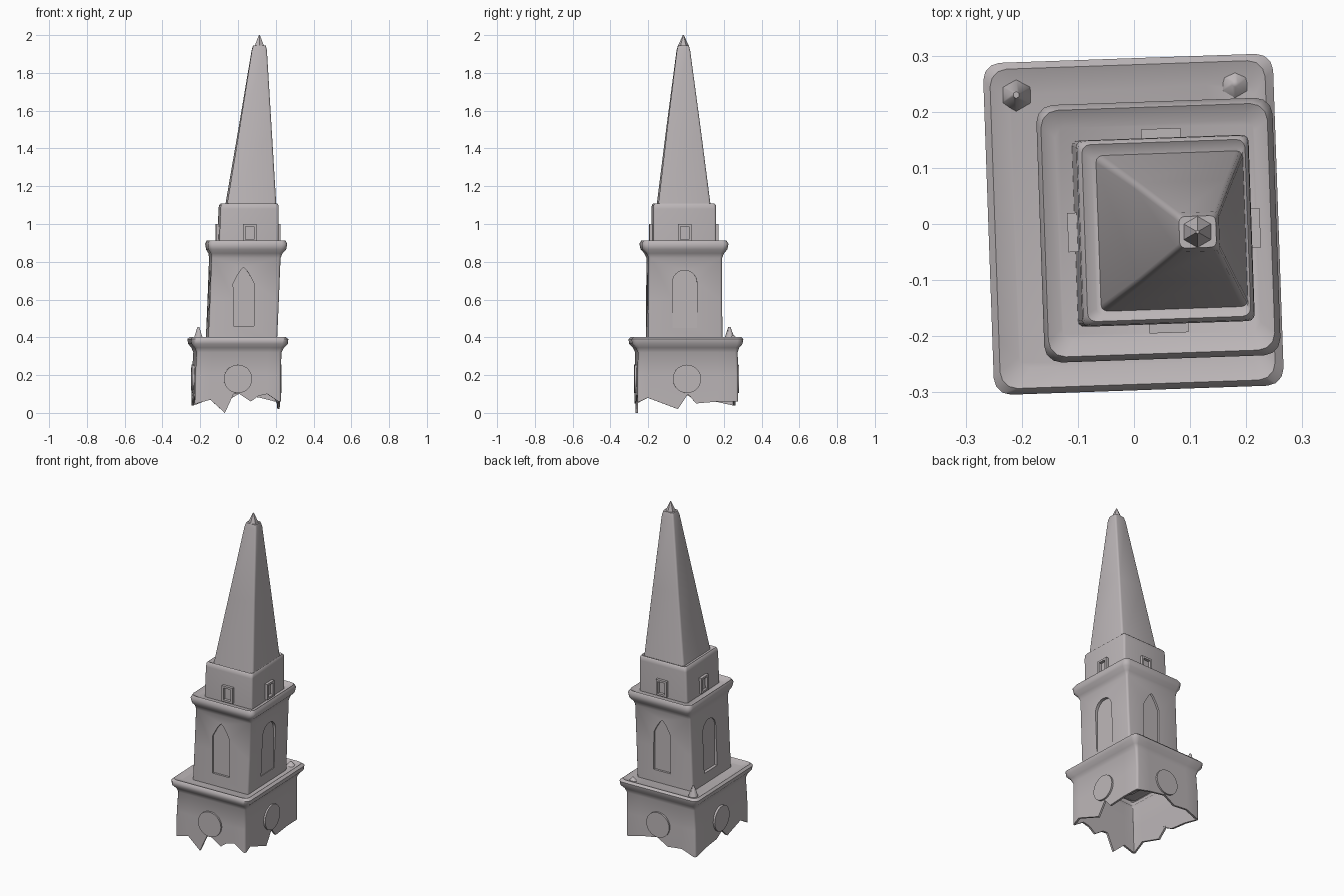
import bpy, bmesh, math
from mathutils import Matrix, Vector

cube = bpy.data.objects.get("Cube")
if cube:
    bpy.data.objects.remove(cube, do_unlink=True)

TWIST = math.radians(2)
SIDES = ("front", "left", "back", "right")

stone = bpy.data.materials.new("warm_grey_stone")
stone.use_nodes = True
COLOUR = (0.50, 0.465, 0.475, 1)
stone.diffuse_color = COLOUR
stone.node_tree.nodes["Principled BSDF"].inputs["Base Color"].default_value = COLOUR


def finish(name, bm, angle=50):
    mesh = bpy.data.meshes.new(name)
    bm.to_mesh(mesh)
    bm.free()
    mesh.materials.append(stone)
    obj = bpy.data.objects.new(name, mesh)
    bpy.context.collection.objects.link(obj)
    smooth(obj, angle)
    return obj


def activate(obj):
    bpy.ops.object.select_all(action="DESELECT")
    obj.select_set(True)
    bpy.context.view_layer.objects.active = obj


def smooth(obj, angle=50):
    activate(obj)
    bpy.ops.object.shade_smooth_by_angle(angle=math.radians(angle))


def apply(obj, kind, **settings):
    activate(obj)
    mod = obj.modifiers.new(kind.lower(), kind)
    for key, value in settings.items():
        setattr(mod, key, value)
    bpy.ops.object.modifier_apply(modifier=mod.name)


def ring(z, x0, x1, y0, y1, r, splits):
    """Rounded, slightly twisted rectangle; splits add points along each side."""
    cx, cy = (x0 + x1) / 2, (y0 + y1) / 2
    hx, hy = (x1 - x0) / 2, (y1 - y0) / 2
    hx, hy = hx - 0.025 * hy, hy - 0.025 * hx
    corners = [Vector(c) for c in ((-hx, -hy), (hx, -hy), (hx, hy), (-hx, hy))]
    turn = Matrix.Rotation(TWIST, 2)
    points = []
    for i, corner in enumerate(corners):
        inner = corner - Vector((math.copysign(r, corner.x), math.copysign(r, corner.y)))
        for step in range(4):
            a = math.pi + i * math.pi / 2 + step * math.pi / 6
            points.append(inner + Vector((math.cos(a), math.sin(a))) * r)
        for f, _ in splits[i]:
            points.append(corner.lerp(corners[(i + 1) % 4], f))
    return [Vector((*(turn @ p + Vector((cx, cy))), z)) for p in points]


def loft(name, sections, splits=((), (), (), ()), torn=None, closed=True):
    """Skin a stack of rings; torn gives the corner height of a ragged lower edge."""
    bm = bmesh.new()
    rows = [ring(*s, splits) for s in sections]
    if torn:
        heights = [h for i, side in enumerate(splits)
                   for h in [torn[i]] * 4 + [v for _, v in side]]
        for p, h in zip(rows[0], heights):
            p.z = h
    rows = [[bm.verts.new(p) for p in row] for row in rows]
    n = len(rows[0])
    for low, high in zip(rows, rows[1:]):
        for i in range(n):
            j = (i + 1) % n
            bm.faces.new((low[i], low[j], high[j], high[i]))
    bm.faces.new(rows[-1])
    if closed:
        bm.faces.new(rows[0][::-1])
    return finish(name, bm)


def wall_prism(name, outline, side, centre, back, front, hole=0):
    """Extrude a (u, z) outline out of a wall; hole sinks an inset panel."""
    place = Matrix.Translation(centre) @ Matrix.Rotation(side * math.pi / 2 + TWIST, 4, "Z")
    bm = bmesh.new()
    rear = [bm.verts.new(place @ Vector((u, -back, v))) for u, v in outline]
    face = [bm.verts.new(place @ Vector((u, -front, v))) for u, v in outline]
    n = len(outline)
    for i in range(n):
        j = (i + 1) % n
        bm.faces.new((rear[i], rear[j], face[j], face[i]))
    bm.faces.new(rear[::-1])
    panel = bm.faces.new(face)
    bm.normal_update()
    if hole:
        bmesh.ops.inset_individual(bm, faces=[panel], thickness=hole)
        bmesh.ops.inset_individual(bm, faces=[panel], thickness=0.001, depth=-0.02)
    return finish(name, bm, 30)


def arch(width, bottom, spring, top):
    """Window outline, with an elliptical or pointed head."""
    w, rise, pointed = width / 2, top - spring, top - spring > width * 0.6
    head = []
    for i in range(13):
        a = math.pi * i / 12
        u = math.cos(a)
        v = (1 - abs(u) ** 1.4) if pointed else math.sin(a)
        head.append((w * u, spring + rise * v))
    return [(-w, bottom), (w, bottom)] + head


def box(w, z0, z1):
    return [(-w / 2, z0), (w / 2, z0), (w / 2, z1), (-w / 2, z1)]


# Hollow base with a ragged lower edge and a moulded rim
ragged = (
    ((.18, .07), (.35, 0), (.45, .10), (.52, .10), (.65, .06), (.74, .09), (.84, .10)),
    ((.1, .08), (.4, .02), (.5, .1), (.58, .05), (.8, .06)),
    ((.2, .08), (.45, .1), (.6, .06), (.8, .07)),
    ((.2, .06), (.4, .07), (.5, .1), (.6, .05), (.85, .09)),
)
base = loft("base", [
    (.08, -.245, .225, -.27, .275, .012),
    (.20, -.242, .225, -.27, .275, .012),
    (.32, -.235, .228, -.268, .272, .015),
    (.345, -.245, .242, -.28, .28, .02),
    (.365, -.262, .262, -.30, .298, .03),
    (.39, -.267, .265, -.303, .302, .03),
    (.402, -.255, .25, -.292, .29, .03),
    (.388, -.22, .23, -.255, .25, .02),
], ragged, (.05, .06, .06, .04), closed=False)
apply(base, "SOLIDIFY", thickness=.012, offset=-1)
smooth(base)

# Middle storey with its cornice
storey = loft("middle_storey", [
    (.37, -.170, .205, -.212, .192, .012),
    (.60, -.160, .215, -.210, .190, .012),
    (.82, -.152, .224, -.208, .190, .012),
    (.845, -.156, .235, -.220, .200, .02),
    (.865, -.168, .254, -.240, .218, .03),
    (.895, -.173, .260, -.246, .224, .03),
    (.912, -.165, .250, -.236, .214, .03),
    (.895, -.14, .225, -.205, .185, .02),
])

# Bell stage under the spire
loft("bell_stage", [
    (.88, -.110, .212, -.182, .158, .01),
    (1.08, -.102, .214, -.182, .158, .012),
    (1.10, -.100, .213, -.180, .157, .015),
    (1.108, -.092, .207, -.173, .150, .015),
    (1.098, -.075, .202, -.160, .135, .01),
])

# Leaning spire and its finial
loft("spire", [
    (1.08, -.070, .203, -.157, .132, .012),
    (1.50, .002, .178, -.105, .078, .010),
    (1.92, .072, .153, -.050, .022, .010),
    (1.945, .080, .147, -.043, .015, .010),
])
bm = bmesh.new()
bmesh.ops.create_cone(bm, cap_ends=True, segments=6, radius1=.03, radius2=.003, depth=.06,
                      matrix=Matrix.Translation((.113, -.014, 1.97)))
finish("finial", bm, 30)

# Arched niches cut into the middle storey
pointed = arch(.11, .46, .685, .77)
rounded = arch(.13, .45, .69, .755)
niche_spots = ((.03, -.21, 0), (.215, -.007, 0), (.03, .19, 0), (-.16, -.007, 0))
for i, spot in enumerate(niche_spots):
    cutter = wall_prism("niche_cutter", (pointed, rounded)[i % 2], i, spot, -.016, .05)
    cutter.hide_render = True
    apply(storey, "BOOLEAN", operation="DIFFERENCE", solver="EXACT", object=cutter)
    bpy.data.objects.remove(cutter, do_unlink=True)
smooth(storey)

# Small framed openings and round medallions, one to each side
frame_spots = ((.062, -.182, 0), (.213, -.007, 0), (.048, .158, 0), (-.106, -.015, 0))
disc_spots = ((0, -.27, 0), (.225, .005, 0), (-.005, .275, 0), (-.242, .005, 0))
disc = [(.075 * math.cos(a), .18 + .075 * math.sin(a))
        for a in (math.tau * k / 28 for k in range(28))]
for i, side in enumerate(SIDES):
    wall_prism(side + "_opening", box(.07, .905, 1.0), i, frame_spots[i], -.03, .012, .017)
    wall_prism(side + "_medallion", disc, i, disc_spots[i], -.016, .004)

# Worn corner pinnacles on the base rim
for name, x, y, height in (("right", -.21, .23, .075), ("left", .18, .25, .03)):
    bm = bmesh.new()
    bmesh.ops.create_cone(bm, cap_ends=True, segments=6, radius1=.032, radius2=.006,
                          depth=height, matrix=Matrix.Translation((x, y, .38 + height / 2)))
    finish(name + "_pinnacle", bm, 70)
